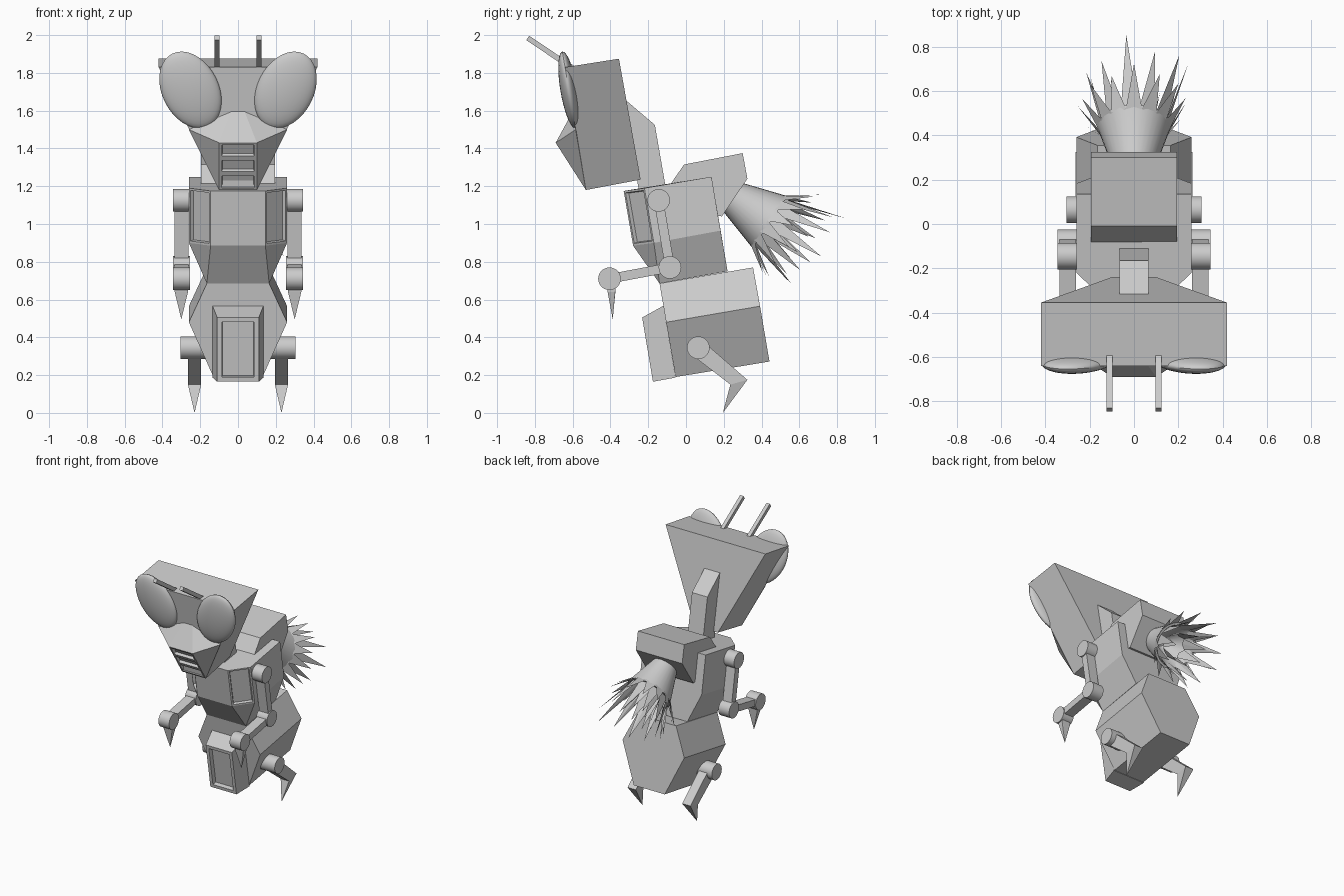
import bpy
import bmesh
import math
import random
from mathutils import Matrix, Vector

random.seed(4)
if "Cube" in bpy.data.objects:
    bpy.data.objects.remove(bpy.data.objects["Cube"], do_unlink=True)

# Single plain colour
grey = bpy.data.materials.new("plain_grey")
grey.use_nodes = True
colour = (0.6, 0.6, 0.6, 1)
grey.diffuse_color = colour
grey.node_tree.nodes["Principled BSDF"].inputs["Base Color"].default_value = colour


def finish(name, bm, smooth=False):
    """Turn a bmesh into a named object, optionally smooth with sharp edges."""
    bmesh.ops.recalc_face_normals(bm, faces=bm.faces[:])
    mesh = bpy.data.meshes.new(name)
    bm.to_mesh(mesh)
    bm.free()
    mesh.materials.append(grey)
    obj = bpy.data.objects.new(name, mesh)
    bpy.context.collection.objects.link(obj)
    if smooth:
        bpy.ops.object.select_all(action="DESELECT")
        obj.select_set(True)
        bpy.context.view_layer.objects.active = obj
        bpy.ops.object.shade_smooth_by_angle(angle=math.radians(35))
    return obj


def hull(points):
    """Faceted convex solid around the points."""
    bm = bmesh.new()
    for point in points:
        bm.verts.new(point)
    result = bmesh.ops.convex_hull(bm, input=bm.verts[:])
    loose = {v for v in result["geom_interior"] + result["geom_unused"]
             if isinstance(v, bmesh.types.BMVert)}
    bmesh.ops.delete(bm, geom=list(loose), context="VERTS")
    bmesh.ops.dissolve_limit(bm, angle_limit=math.radians(3),
                             verts=bm.verts[:], edges=bm.edges[:])
    bmesh.ops.recalc_face_normals(bm, faces=bm.faces[:])
    return bm


def mirrored(points):
    return [(side * x, y, z) for x, y, z in points for side in (-1, 1)]


def slab(left, right, outline):
    """Points of a side outline (y, z) swept between two x positions."""
    return [(x, y, z) for y, z in outline for x in (left, right)]


def recess(bm, direction, margin, depth):
    """Sink a bordered window into every face that looks in the direction."""
    direction = Vector(direction).normalized()
    bm.normal_update()
    faces = [f for f in bm.faces if f.normal.dot(direction) > 0.985]
    bmesh.ops.inset_individual(bm, faces=faces, thickness=margin)
    bmesh.ops.inset_individual(bm, faces=faces, thickness=0.006, depth=-depth)


def drum(name, left, right, centre, radius=0.06):
    """Joint cylinder lying along x."""
    bm = bmesh.new()
    place = Matrix.Translation(((left + right) / 2, *centre)) @ Matrix.Rotation(math.pi / 2, 4, "Y")
    bmesh.ops.create_cone(bm, cap_ends=True, segments=28, radius1=radius,
                          radius2=radius, depth=abs(right - left), matrix=place)
    finish(name, bm, smooth=True)


def strut(name, left, right, start, end, width):
    """Square bar between two (y, z) points."""
    a, b = Vector(start), Vector(end)
    across = (b - a).orthogonal().normalized() * width / 2
    finish(name, hull(slab(left, right, [a + across, a - across, b + across, b - across])))


# Head: wide at the crown, narrow at the jaw
finish("head", hull(mirrored([
    (0.42, -0.64, 1.83), (0.42, -0.355, 1.875),
    (0.1, -0.53, 1.18), (0.1, -0.24, 1.235)])))

# Snout with three breathing slots
snout = hull(mirrored([
    (0.1, -0.53, 1.18), (0.1, -0.69, 1.43), (0.26, -0.584, 1.5),
    (0.035, -0.6, 1.595), (0.08, -0.5, 1.3)]))
for height in (1.265, 1.347):
    bmesh.ops.bisect_plane(snout, geom=snout.verts[:] + snout.edges[:] + snout.faces[:],
                           plane_co=(0, 0, height), plane_no=(0, 0, 1))
recess(snout, (0, -0.25, -0.16), 0.02, 0.02)
finish("snout", snout)

# Domed eyes and antennae
for side, label in ((1, "left"), (-1, "right")):
    bm = bmesh.new()
    place = (Matrix.Translation((side * 0.252, -0.62, 1.71))
             @ Matrix.Rotation(math.radians(99.7), 4, "X")
             @ Matrix.Rotation(-side * math.radians(26), 4, "Z")
             @ Matrix.Diagonal((0.15, 0.217, 0.045, 1)))
    bmesh.ops.create_uvsphere(bm, u_segments=36, v_segments=18, radius=1, matrix=place)
    finish(label + "_eye", bm, smooth=True)
    strut(label + "_antenna", side * 0.097, side * 0.125, (-0.57, 1.805), (-0.838, 1.985), 0.028)

# Neck and back hump
finish("neck", hull(slab(-0.065, 0.065, [
    (-0.33, 1.665), (-0.165, 1.525), (-0.105, 1.18), (-0.25, 1.18)])))
finish("back_hump", hull(slab(-0.195, 0.195, [
    (-0.09, 1.2), (-0.01, 1.315), (0.3, 1.375), (0.325, 1.24), (0.19, 1.04), (0.08, 1.06)])))

# Torso with a window on each front corner
torso = hull(mirrored([
    (0.145, -0.33, 1.175), (0.26, -0.22, 1.19), (0.26, 0.135, 1.25),
    (0.145, -0.28, 0.885), (0.26, -0.17, 0.9), (0.26, 0.183, 0.965),
    (0.165, -0.14, 0.685), (0.165, 0.22, 0.75)]))
for side in (-1, 1):
    recess(torso, (side * 0.7, -0.71, -0.12), 0.016, 0.02)
finish("torso", torso)

# Six-sided abdomen
finish("abdomen", hull(mirrored([
    (0.165, -0.14, 0.685), (0.165, 0.355, 0.77),
    (0.26, -0.105, 0.48), (0.26, 0.392, 0.565),
    (0.13, -0.055, 0.19), (0.13, 0.442, 0.272)])))

# Belly plate with a sunken panel
belly = hull(mirrored([
    (0.11, -0.232, 0.505), (0.135, -0.12, 0.567),
    (0.11, -0.175, 0.165), (0.135, -0.055, 0.187)]))
recess(belly, (0, -0.34, -0.057), 0.034, 0.03)
finish("belly_plate", belly)

# Arms and legs
for side, label in ((1, "left"), (-1, "right")):
    shoulder, elbow, wrist, hip = (-0.145, 1.125), (-0.085, 0.77), (-0.405, 0.71), (0.065, 0.345)
    inner, outer = side * 0.255, side * 0.345
    drum(label + "_shoulder", side * 0.24, outer, shoulder)
    drum(label + "_elbow", inner, outer, elbow)
    drum(label + "_wrist", inner, outer, wrist)
    strut(label + "_upper_arm", side * 0.262, side * 0.337, shoulder, elbow, 0.05)
    strut(label + "_forearm", side * 0.262, side * 0.337, elbow, wrist, 0.05)
    claw = slab(side * 0.265, side * 0.335, [(-0.42, 0.68), (-0.37, 0.68)])
    claw += slab(side * 0.265, side * 0.335, [(-0.415, 0.64), (-0.375, 0.64)])
    finish(label + "_claw", hull(claw + [(side * 0.3, -0.388, 0.495)]))

    drum(label + "_hip", side * 0.15, side * 0.305, hip)
    ankle = [(0.235, 0.15), (0.325, 0.175)]
    finish(label + "_leg", hull(slab(side * 0.195, side * 0.265,
                                     ankle + [(0.04, 0.3), (0.1, 0.37)])))
    finish(label + "_foot", hull(slab(side * 0.195, side * 0.265, ankle)
                                 + [(side * 0.23, 0.195, 0)]))

# Tail: hollow flared cup, built along its own axis
axis = Vector((0, 0.83, -0.555)).normalized()
frame = Matrix.Translation((0, 0.25, 1.14)) @ axis.to_track_quat("Z", "Y").to_matrix().to_4x4()
segments = 32


def around(turn, radius, along):
    angle = turn * math.tau
    return frame @ Vector((radius * math.cos(angle), radius * math.sin(angle), along))


cup = bmesh.new()
profile = [(0.09, -0.08), (0.092, 0), (0.166, 0.235), (0.15, 0.235), (0.03, 0.05)]
rings = [[cup.verts.new(around(i / segments, r, h)) for i in range(segments)] for r, h in profile]
for low, high in zip(rings, rings[1:]):
    for i in range(segments):
        j = (i + 1) % segments
        cup.faces.new((low[i], low[j], high[j], high[i]))
cup.faces.new(rings[-1])
finish("tail_cup", cup, smooth=True)

# Tail spikes: crowns of slim pyramids fanning out of the rim
crowns = [("outer", 14, 0.163, 0.255, 0.14), ("middle", 11, 0.145, 0.225, 0.3),
          ("inner", 7, 0.09, 0.12, 0.22)]
for label, count, base, spread, reach in crowns:
    crown = bmesh.new()
    for i in range(count):
        tip = around((i + 0.5) / count, spread * random.uniform(0.9, 1.1),
                     0.235 + reach * random.uniform(0.75, 1.15))
        foot = [around(i / count, base, 0.22), around((i + 1) / count, base, 0.22),
                around((i + 0.5) / count, base * 0.85, 0.2)]
        corners = [crown.verts.new(p) for p in foot + [tip]]
        for a, b, c in ((0, 1, 3), (1, 2, 3), (2, 0, 3), (0, 2, 1)):
            crown.faces.new((corners[a], corners[b], corners[c]))
    finish(label + "_tail_spikes", crown)
